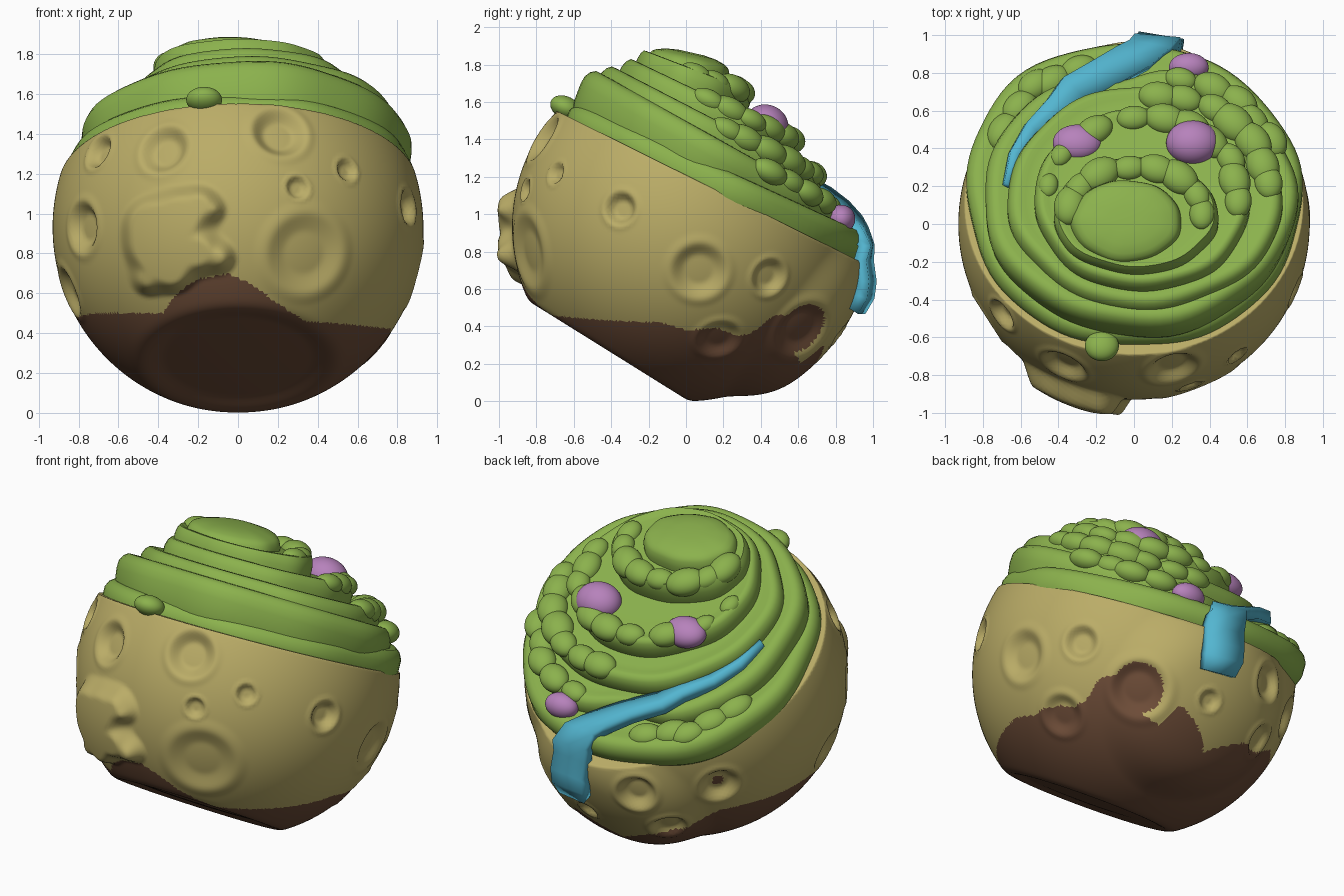
import bpy, bmesh, math, random
from mathutils import Vector, Matrix

if "Cube" in bpy.data.objects:
    bpy.data.objects.remove(bpy.data.objects["Cube"])

random.seed(4)


def material(name, r, g, b):
    m = bpy.data.materials.new(name)
    m.diffuse_color = [(c / 255) ** 2.2 for c in (r, g, b)] + [1]
    m.use_nodes = True
    m.node_tree.nodes["Principled BSDF"].inputs["Base Color"].default_value = m.diffuse_color
    return m


GREEN = material("grass green", 138, 176, 78)
TAN = material("sandy rock", 185, 171, 103)
BROWN = material("dark soil", 108, 77, 58)
BLUE = material("water blue", 84, 180, 207)
PINK = material("blossom pink", 181, 129, 186)


def finish(name, bm, *mats, angle=50):
    bmesh.ops.recalc_face_normals(bm, faces=bm.faces[:])
    me = bpy.data.meshes.new(name)
    bm.to_mesh(me)
    bm.free()
    for m in mats:
        me.materials.append(m)
    ob = bpy.data.objects.new(name, me)
    bpy.context.collection.objects.link(ob)
    bpy.ops.object.select_all(action='DESELECT')
    ob.select_set(True)
    bpy.context.view_layer.objects.active = ob
    bpy.ops.object.shade_smooth_by_angle(angle=math.radians(angle))
    return ob


def smooth(t):
    t = max(0.0, min(1.0, t))
    return t * t * (3 - 2 * t)


# ---- rock body: ball with flattened underside, back ledge, craters and a lump
CENTRE, R = Vector((0, 0, 0.93)), 0.93
CRATERS = [  # x, y, z aimed at, radius, depth
    (-.37, -.75, 1.32, .13, .05), (.21, -.77, 1.41, .14, .05),
    (.30, -.86, 1.13, .06, .03), (.55, -.70, 1.22, .06, .03),
    (.85, -.35, 1.03, .09, .05), (-.78, -.50, .93, .13, .05),
    (-.70, -.48, 1.31, .09, .05), (.34, -.85, .80, .20, .03),
    (.88, .07, .70, .15, .04), (.78, .45, .66, .10, .04),
    (.70, .18, .32, .12, .03), (.50, .64, .37, .16, .05),
    (-.25, .82, .61, .11, .05), (.12, .85, .33, .06, .03),
    (-.66, .60, .62, .12, .05), (-.86, -.20, .60, .13, .04),
    (-.38, .72, .30, .10, .04)]
CRATERS = [((Vector(c[:3]) - CENTRE).normalized() * R, c[3], c[4]) for c in CRATERS]
HOLLOW, SPOT = CRATERS[11][0] + CENTRE, CRATERS[14][0] * .97 + CENTRE
LUMP = [(-.42, .94, .15), (-.29, .98, .14), (-.19, 1.04, .09), (-.12, 1.02, .04),
        (-.42, .84, .14), (-.35, .78, .15), (-.20, .81, .11), (-.09, .78, .07),
        (-.45, .67, .07), (-.32, .70, .08)]
UNDER, CUT = Vector((0, -.53, -.85)), Vector((0, .445, .896))
LEDGE = Vector((.05, .79, -.61)).normalized()
# height of the soil line by compass angle, 0 = front, positive = right
SOIL = [(-180, .14), (-162, .25), (-147, .29), (-130, .43), (-90, .47), (-60, .50),
        (-27, .50), (-22, .58), (-13, .67), (-3, .70), (6, .63), (13, .55), (25, .46),
        (60, .43), (80, .42), (90, .38), (104, .39), (112, .35), (118, .36), (126, .46),
        (134, .46), (140, .42), (145, .24), (152, .20), (160, .30), (168, .25), (180, .14)]


def soil_line(p):
    a = math.degrees(math.atan2(p.x, -p.y))
    for (a0, z0), (a1, z1) in zip(SOIL, SOIL[1:]):
        if a <= a1:
            return z0 + (z1 - z0) * (a - a0) / (a1 - a0)
    return SOIL[-1][1]


bm = bmesh.new()
bmesh.ops.create_icosphere(bm, subdivisions=7, radius=R)
for v in bm.verts:
    d = v.co.normalized()
    base = v.co.copy()
    off = .075 * smooth((d.dot(LEDGE) - .76) / .2)
    for c, r, depth in CRATERS:
        t = (base - c).length / r
        if t < 1.4:
            off -= depth * smooth((1.05 - t) / .55)
            off += .006 * smooth(1 - abs(t - 1.1) / .3)
    p = base + d * off
    over = p.dot(UNDER) - .75
    if over > 0:
        p -= UNDER * over * .85 * smooth(over / .11)
    if d.y < -.3:
        # blobs melt together into one bean-shaped swelling
        rise = math.log(sum(math.exp(35 * (r - math.hypot(base.x - x, base.z + .93 - z)))
                            for x, z, r in LUMP)) / 35
        p += (Vector((0, -1, 0)) * .7 + d * .3) * .095 * smooth((rise + .02) / .08)
    over = p.dot(CUT) - .25
    if over > 0:
        p -= CUT * over
    v.co = p + CENTRE
for f in bm.faces:
    p = f.calc_center_median()
    painted = (p - SPOT).length < .04 or (p - HOLLOW).length < .15
    f.material_index = 1 if p.z < soil_line(p) or painted else 0
finish("rock_body", bm, TAN, BROWN, angle=120)

# ---- tilted grass terraces: front edge (y, z), back edge (y, z), x range, thickness
TERRACES = [((-.61, 1.60), (.94, .89), -.87, .88, .17),
            ((-.51, 1.77), (.85, 1.01), -.79, .85, .24),
            ((-.42, 1.79), (.74, 1.19), -.66, .78, .22),
            ((-.32, 1.83), (.62, 1.38), -.52, .61, .22),
            ((-.24, 1.87), (.36, 1.64), -.42, .44, .20),
            ((-.20, 1.87), (.24, 1.77), -.33, .25, .18)]


def terrace_frame(i):
    (y0, z0), (y1, z1), x0, x1, _ = TERRACES[i]
    mid = Vector(((x0 + x1) / 2, (y0 + y1) / 2, (z0 + z1) / 2))
    along = Vector((0, y1 - y0, z1 - z0)) / 2
    across = Vector(((x1 - x0) / 2, 0, 0))
    return mid, across, along, across.cross(along).normalized()


def bump(a, centre, width):
    delta = (math.degrees(a) - centre + 180) % 360 - 180
    return math.exp(-(delta / width) ** 2)


def on_terrace(i, f, a, h):
    mid, u, v, n = terrace_frame(i)
    w = 1 + .010 * math.sin(5 * a + i * 2) + .007 * math.sin(9 * a + i)
    if i == 0:  # the lowest rim swells at the back left and sags in places
        w += .08 * bump(a, 128, 28) + .03 * bump(a, 65, 15)
        if h < -.05:
            h -= .07 * bump(a, 40, 16) + .03 * bump(a, 0, 20) + .03 * bump(a, 150, 30)
    if i == 1:  # notch that lets the stream out
        w -= .10 * bump(a, 98, 16)
    return mid + (u * math.cos(a) + v * math.sin(a)) * f * w + n * h


SEG = 96
for i, t in enumerate(TERRACES):
    th = t[4]
    if i == 5:
        prof = [(.3, .045), (.6, .037), (.82, .022), (.92, .008), (.97, -.01)]
    else:
        prof = [(.3, 0), (.6, 0), (.82, 0), (.88, .002), (.92, .012), (.96, .010),
                (.99, -.01)]
    prof += [(1.01, -.045), (1.01, -.09), (.99, -th * .8), (.96, -th), (.6, -th)]
    bm = bmesh.new()
    rings = [[bm.verts.new(on_terrace(i, f, 2 * math.pi * k / SEG, h)) for k in range(SEG)]
             for f, h in prof]
    for a, b in zip(rings, rings[1:]):
        for k in range(SEG):
            j = (k + 1) % SEG
            bm.faces.new((a[k], a[j], b[j], b[k]))
    tip = bm.verts.new(on_terrace(i, 0, 0, prof[0][1]))
    for k in range(SEG):
        bm.faces.new((tip, rings[0][k], rings[0][(k + 1) % SEG]))
    bm.faces.new(rings[-1])
    finish(f"grass_terrace_{i + 1}", bm, GREEN)


# ---- rounded bushes along the terraces
def blob(bm, pos, size, turn=0.0):
    m = (Matrix.Translation(pos) @ Matrix.Rotation(-.45, 4, 'X')
         @ Matrix.Rotation(turn, 4, 'Z') @ Matrix.Diagonal((*size, 1)))
    bmesh.ops.create_icosphere(bm, subdivisions=4, radius=1, matrix=m)


ROWS = [  # terrace, radial place, first and last angle, count, size
    (4, .82, 0, 170, 8, .09), (3, .90, -5, 75, 6, .095), (3, .90, 95, 122, 2, .08),
    (3, .90, 150, 172, 2, .06), (2, .93, 5, 85, 7, .095), (1, .94, 25, 72, 5, .08),
    (0, .88, 112, 150, 5, .10)]
bm = bmesh.new()
for i, f, a0, a1, n, s in ROWS:
    for k in range(n):
        a = math.radians(a0 + (a1 - a0) * k / (n - 1) + random.uniform(-2, 2))
        q = s * random.uniform(.8, 1.15)
        blob(bm, on_terrace(i, f * random.uniform(.97, 1.02), a, -.01),
             (q * .9, q * 1.2, q * .75), a)
finish("bushes", bm, GREEN)

# grass drip hanging over the front edge
bm = bmesh.new()
blob(bm, Vector((-.17, -.645, 1.57)), (.09, .085, .06))
finish("grass_drip", bm, GREEN)

# ---- pink blossom balls
for k, (pos, size) in enumerate([((.31, .43, 1.475), (.14, .12, .11)),
                                 ((-.30, .43, 1.445), (.13, .10, .08)),
                                 ((.29, .83, .975), (.105, .075, .075))]):
    bm = bmesh.new()
    blob(bm, Vector(pos), size)
    finish(f"blossom_{k + 1}", bm, PINK)

# ---- stream and waterfall: centre x, y, z, then half-width in x, y
STREAM = [(-.68, .20, 1.38, .015, -.01), (-.63, .36, 1.30, .03, -.02),
          (-.54, .50, 1.225, .035, -.03), (-.40, .62, 1.165, .05, -.05),
          (-.32, .71, 1.11, .06, -.06), (-.15, .80, 1.04, .07, -.06),
          (-.01, .875, .965, .09, -.05), (.08, .93, .91, .11, -.02),
          (.12, .965, .83, .12, -.01), (.13, .95, .75, .12, -.02),
          (.14, .965, .64, .12, -.02), (.14, .955, .56, .12, -.02),
          (.14, .91, .485, .10, -.02)]
bm = bmesh.new()
rows = []
for x, y, z, wx, wy in STREAM:
    rows.append([bm.verts.new((x + s * wx, y + s * wy, z)) for s in (-1, 0, 1)])
for a, b in zip(rows, rows[1:]):
    for k in range(2):
        bm.faces.new((a[k], b[k], b[k + 1], a[k + 1]))
ob = finish("stream", bm, BLUE)
mod = ob.modifiers.new("depth", 'SOLIDIFY')
mod.thickness, mod.offset = .07, 0
